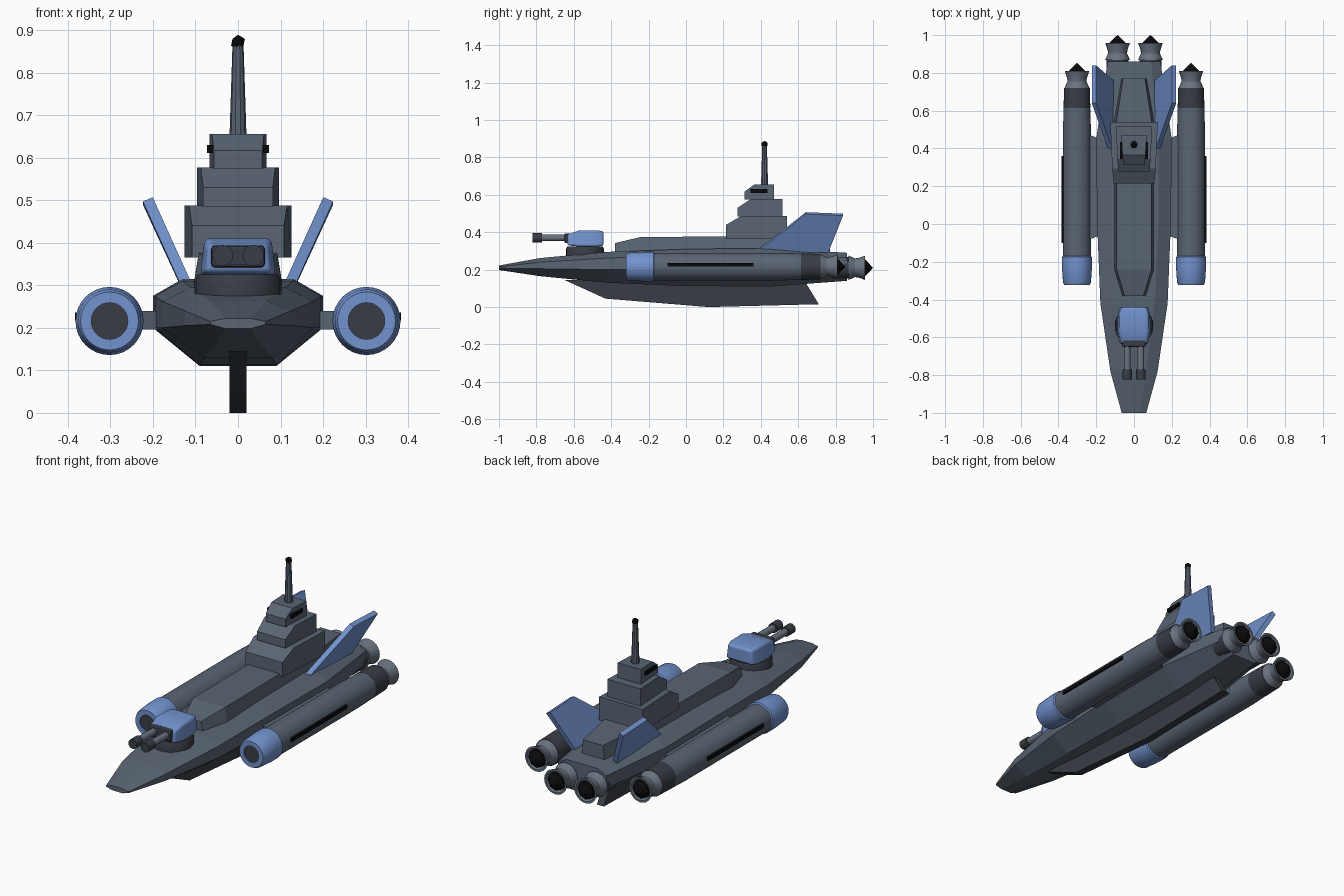
import bpy, bmesh, math
from mathutils import Vector

if "Cube" in bpy.data.objects:
    bpy.data.objects.remove(bpy.data.objects["Cube"])


def material(name, r, g, b):
    m = bpy.data.materials.new(name)
    m.diffuse_color = (r, g, b, 1)
    m.use_nodes = True
    m.node_tree.nodes["Principled BSDF"].inputs["Base Color"].default_value = m.diffuse_color
    return m


STEEL = material("steel", 0.10, 0.13, 0.17)
LIGHT = material("light_steel", 0.14, 0.17, 0.21)
DARK = material("dark_steel", 0.04, 0.047, 0.06)
BLUE = material("blue", 0.17, 0.29, 0.62)
BLACK = material("black", 0.003, 0.003, 0.004)


def loft(name, rings, mat, smooth=False):
    """Skin equal-length rings of points and cap both ends."""
    bm = bmesh.new()
    vs = [[bm.verts.new(p) for p in ring] for ring in rings]
    n = len(vs[0])
    for a, b in zip(vs, vs[1:]):
        for i in range(n):
            j = (i + 1) % n
            bm.faces.new((a[i], a[j], b[j], b[i]))
    bm.faces.new(vs[0])
    bm.faces.new(vs[-1])
    bmesh.ops.recalc_face_normals(bm, faces=bm.faces[:])
    me = bpy.data.meshes.new(name)
    bm.to_mesh(me)
    bm.free()
    me.materials.append(mat)
    if smooth:
        for p in me.polygons:
            p.use_smooth = True
        me.set_sharp_from_angle(angle=math.radians(30))
    ob = bpy.data.objects.new(name, me)
    bpy.context.collection.objects.link(ob)
    return ob


def lathe(name, c, profile, mat, axis="y", n=24):
    """Revolve (radius, position) pairs about a y or z axis through c."""
    rings = []
    for r, t in profile:
        ring = []
        for i in range(n):
            a = 2 * math.pi * i / n
            u, v = r * math.cos(a), r * math.sin(a)
            ring.append((c[0] + u, t, c[1] + v) if axis == "y" else (c[0] + u, c[1] + v, t))
        rings.append(ring)
    return loft(name, rings, mat, True)


def box(name, x0, x1, y0, y1, z0, z1, mat):
    return loft(name, [[(x0, y0, z), (x1, y0, z), (x1, y1, z), (x0, y1, z)] for z in (z0, z1)], mat)


# Hull: y, half widths (middle, top, bottom), heights (top, upper, lower, bottom)
sections = [
    (-1.00, .065, .030, .030, .222, .215, .208, .198),
    (-0.78, .125, .065, .050, .262, .240, .205, .165),
    (-0.42, .178, .110, .080, .295, .262, .200, .130),
    (0.00, .195, .130, .090, .310, .275, .200, .112),
    (0.45, .200, .130, .090, .315, .275, .200, .110),
    (0.86, .140, .090, .070, .290, .265, .200, .140),
]
loft("hull", [[(t, y, zt), (w, y, zu), (w, y, zl), (b, y, zb),
               (-b, y, zb), (-w, y, zl), (-w, y, zu), (-t, y, zt)]
              for y, w, t, b, zt, zu, zl, zb in sections], STEEL)

# Raised deck
deck = [(-.38, .065, .050, .342), (-.24, .108, .092, .375),
        (.55, .108, .092, .378), (.77, .068, .058, .368)]
loft("raised_deck", [[(-b, y, .28), (b, y, .28), (t, y, z), (-t, y, z)]
                     for y, b, t, z in deck], STEEL)

# Keel plate
keel = [(-.65, .145), (-.43, .045), (.12, 0), (.71, .015), (.64, .13)]
loft("keel", [[(x, y, z) for y, z in keel] for x in (-.02, .02)], DARK)

# Bridge tower: y front/slope top/back, z bottom/slope start/top, half width front/back
tiers = [(.215, .295, .54, .365, .44, .487, .108, .126),
         (.275, .345, .515, .485, .53, .577, .082, .096),
         (.312, .365, .47, .575, .617, .655, .057, .067)]
for i, (yf, ys, yb, z0, z1, z2, wf, wb) in enumerate(tiers):
    ws = wf + (wb - wf) * .4
    prof = [(yf, z0, wf), (yf, z1, wf), (ys, z2, ws), (yb, z2, wb), (yb, z0, wb)]
    loft(f"bridge_tier_{i + 1}", [[(s * w, y, z) for y, z, w in prof] for s in (-1, 1)], STEEL)
box("bridge_windows", -.073, .073, .345, .435, .611, .630, BLACK)

# Mast
lathe("mast", (0, .42), [(.020, .65), (.013, .865)], STEEL, "z", 10)
bpy.ops.mesh.primitive_ico_sphere_add(subdivisions=1, radius=.018, location=(0, .42, .871))
tip = bpy.context.object
tip.name = "mast_tip"
tip.data.materials.append(BLACK)

# Gun turret
lathe("turret_ring", (0, -.54), [(.102, .27), (.102, .31), (.095, .325)], DARK, "z", 24)
body = loft("turret_body", [[(-w, y, z0), (w, y, z0), (w * .88, y, z1), (-w * .88, y, z1)]
                            for y, w, z0, z1 in ((-.635, .078, .330, .388),
                                                 (-.57, .089, .323, .410),
                                                 (-.48, .087, .323, .410),
                                                 (-.44, .076, .328, .405))], BLUE, True)
bev = body.modifiers.new("bevel", "BEVEL")
bev.width = .012
bev.segments = 3
bev.limit_method = "ANGLE"
bev.angle_limit = math.radians(40)
mantlet = box("gun_mantlet", -.063, .063, -.65, -.61, .342, .394, DARK)
mb = mantlet.modifiers.new("bevel", "BEVEL")
mb.width = .008
mb.segments = 2


def engine(name, c, y):
    """Hollow flared nozzle with a black core cone."""
    lathe(name + "_nozzle", c, [(.066, y), (.050, y + .035), (.053, y + .055), (.065, y + .09),
                                (.055, y + .09), (.040, y + .045)], LIGHT)
    lathe(name + "_core", c, [(.044, y + .045), (.046, y + .088), (.0008, y + .132)], BLACK, n=8)


for side, s in (("left", -1), ("right", 1)):
    # Gun barrels
    lathe(side + "_barrel", (s * .036, .37), [(.018, -.63), (.018, -.78)], LIGHT, n=16)
    lathe(side + "_muzzle", (s * .036, .37), [(.025, -.77), (.025, -.822)], DARK, n=16)

    # Side nacelle
    c = (s * .302, .216)
    lathe(side + "_intake", c, [(.043, -.305), (.043, -.322), (.068, -.322), (.074, -.31),
                                (.080, -.22), (.080, -.175), (.074, -.17)], BLUE, n=32)
    lathe(side + "_intake_disc", c, [(.044, -.30), (.044, -.316)], DARK)
    lathe(side + "_nacelle", c, [(.074, -.18), (.074, .50), (.070, .62)], STEEL, n=32)
    lathe(side + "_nacelle_band", c, [(.071, .615), (.068, .72)], DARK, n=32)
    engine(side + "_nacelle", c, .72)
    xs = sorted((s * .365, s * .383))
    box(side + "_nacelle_slit", *xs, -.10, .36, .217, .236, BLACK)

    # Pylon
    xs = sorted((s * .15, s * .26))
    loft(side + "_pylon", [[(s * .15, -.05, z), (s * .26, -.09, z), (s * .26, .48, z),
                            (s * .15, .44, z)] for z in (.196, .240)], STEEL)

    # Stern engine
    c = (s * .087, .21)
    lathe(side + "_stern_engine", c, [(.058, .78), (.058, .872)], DARK)
    engine(side + "_stern", c, .868)

    # Canted tail fin
    fin = [(.123, .39, .305), (.212, .64, .502), (.212, .84, .494), (.120, .76, .295)]
    off = Vector((.0115, 0, -.005))
    loft(side + "_fin", [[(s * (Vector(p) + k * off).x, p[1], (Vector(p) + k * off).z)
                          for p in fin] for k in (-1, 1)], BLUE)
